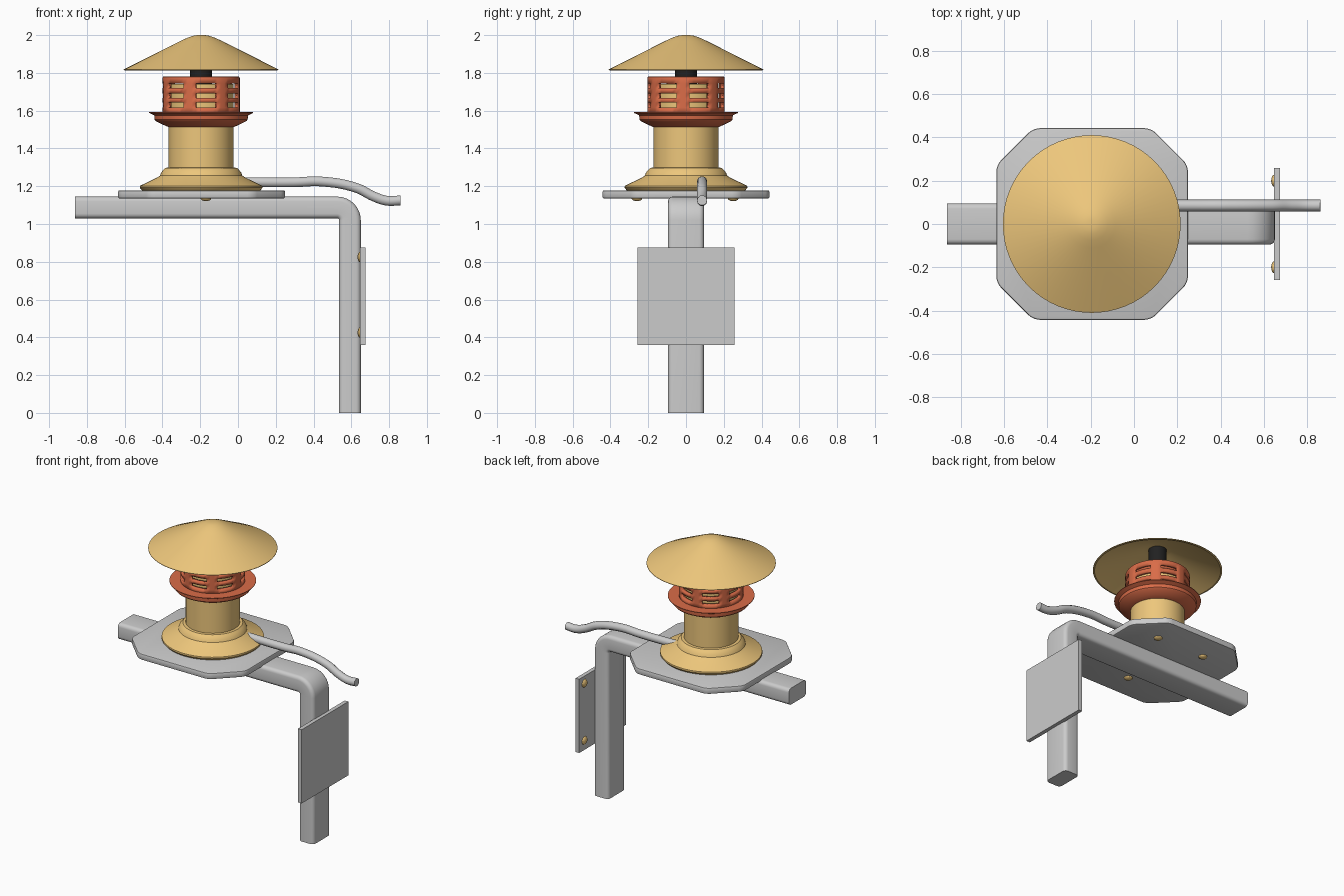
import bpy, bmesh
from math import sin, cos, pi, radians
from mathutils import Vector

if "Cube" in bpy.data.objects:
    bpy.data.objects.remove(bpy.data.objects["Cube"])

CX = -0.195  # vertical axis of the round parts


def material(name, rgb):
    m = bpy.data.materials.new(name)
    m.diffuse_color = (*rgb, 1)
    m.use_nodes = True
    m.node_tree.nodes["Principled BSDF"].inputs["Base Color"].default_value = m.diffuse_color
    return m


TAN = material("tan", (0.85, 0.57, 0.20))
RED = material("red", (0.70, 0.15, 0.065))
BLACK = material("black", (0.015, 0.015, 0.015))


def finish(name, bm, mat=None, angle=30):
    me = bpy.data.meshes.new(name)
    bm.to_mesh(me)
    bm.free()
    ob = bpy.data.objects.new(name, me)
    bpy.context.collection.objects.link(ob)
    if mat:
        me.materials.append(mat)
    bpy.ops.object.select_all(action='DESELECT')
    ob.select_set(True)
    bpy.context.view_layer.objects.active = ob
    bpy.ops.object.shade_smooth_by_angle(angle=radians(angle))
    return ob


def lathe(name, profile, mat, seg=64, start=0.0, skip=lambda i, j: False):
    """Revolve (radius, z) points about the main axis; skip() leaves holes."""
    bm = bmesh.new()
    ang = [start + 2 * pi * j / seg for j in range(seg)]
    rings = [[bm.verts.new((CX + r * cos(a), r * sin(a), z)) for a in ang]
             for r, z in profile]
    for i in range(len(rings) - 1):
        for j in range(seg):
            if not skip(i, j):
                k = (j + 1) % seg
                bm.faces.new((rings[i][j], rings[i][k], rings[i + 1][k], rings[i + 1][j]))
    bmesh.ops.remove_doubles(bm, verts=bm.verts, dist=1e-5)
    return finish(name, bm, mat)


def sweep(name, frames, section):
    """Skin a closed section along (point, normal) frames lying in the xz plane."""
    bm = bmesh.new()
    rings = [[bm.verts.new(p + n * u + Vector((0, v, 0))) for u, v in section]
             for p, n in frames]
    k = len(section)
    for a, b in zip(rings, rings[1:]):
        for j in range(k):
            bm.faces.new((a[j], a[(j + 1) % k], b[(j + 1) % k], b[j]))
    bm.faces.new(rings[0])
    bm.faces.new(rings[-1])
    bmesh.ops.recalc_face_normals(bm, faces=bm.faces)
    return finish(name, bm)


def dome(name, loc, axis):
    """Low round bolt head facing along axis."""
    bm = bmesh.new()
    bmesh.ops.create_uvsphere(bm, u_segments=16, v_segments=8, radius=0.028)
    bmesh.ops.scale(bm, vec=(1, 1, 0.5), verts=bm.verts)
    rot = Vector((0, 0, 1)).rotation_difference(Vector(axis)).to_matrix()
    bmesh.ops.rotate(bm, matrix=rot, verts=bm.verts)
    bmesh.ops.translate(bm, vec=loc, verts=bm.verts)
    finish(name, bm, TAN)


# conical rain cap, hollow underneath
lathe("rain_cap", [(0, 1.965), (0.09, 1.96), (0.40, 1.813), (0.41, 1.815), (0.41, 1.818),
                   (0.11, 1.969), (0.075, 1.985), (0.045, 1.996), (0.02, 2.0), (0, 2.0)], TAN)

# dark stem joining cap and cage
lathe("cap_stem", [(0, 1.74), (0.058, 1.74), (0.058, 1.975), (0, 1.975)], BLACK, 32)

# slotted cage: 7 groups of slots in 3 rows
cage = lathe("slotted_cage",
             [(0.205, 1.58), (0.205, 1.617), (0.205, 1.642), (0.205, 1.667), (0.205, 1.692),
              (0.205, 1.719), (0.205, 1.744), (0.205, 1.772), (0.202, 1.779), (0.196, 1.782),
              (0, 1.782)], RED, 56, radians(-98),
             lambda i, j: i in (1, 3, 5) and j % 8 < 5)
sol = cage.modifiers.new("wall", 'SOLIDIFY')
sol.thickness = 0.022
sol.offset = -1

# flared collar under the cage
lathe("cage_collar", [(0, 1.512), (0.17, 1.512), (0.20, 1.525), (0.24, 1.545), (0.246, 1.552),
                      (0.248, 1.575), (0.275, 1.588), (0.275, 1.592), (0.21, 1.592), (0, 1.592)], RED)

# column with stepped skirt, running up inside the cage
lathe("column", [(0, 1.172), (0.305, 1.172), (0.312, 1.176), (0.325, 1.192), (0.324, 1.202),
                 (0.235, 1.245), (0.218, 1.256), (0.212, 1.272), (0.200, 1.287), (0.19, 1.297),
                 (0.172, 1.299), (0.172, 1.74), (0, 1.74)], TAN)

# chamfered mounting plate
bm = bmesh.new()
h, c = 0.442, 0.17
outline = [(h, c - h), (h, h - c), (h - c, h), (c - h, h),
           (-h, h - c), (-h, c - h), (c - h, -h), (h - c, -h)]
f = bm.faces.new([bm.verts.new((CX + x + 0.002, y, 1.135)) for x, y in outline])
ext = bmesh.ops.extrude_face_region(bm, geom=[f])
bmesh.ops.translate(bm, vec=(0, 0, 0.043),
                    verts=[v for v in ext["geom"] if isinstance(v, bmesh.types.BMVert)])
bmesh.ops.recalc_face_normals(bm, faces=bm.faces)
corners = [e for e in bm.edges if abs(e.verts[0].co.z - e.verts[1].co.z) > 0.01]
bmesh.ops.bevel(bm, geom=corners, offset=0.03, segments=4, profile=0.5, affect='EDGES')
rims = [e for e in bm.edges if abs(e.verts[0].co.z - e.verts[1].co.z) < 0.01]
bmesh.ops.bevel(bm, geom=rims, offset=0.008, segments=2, profile=0.5, affect='EDGES')
finish("mounting_plate", bm)

# bent rectangular arm with rounded section
hw, hd, r = 0.0575, 0.095, 0.025
section = [(su * (hw - r) + r * cos(q + t * pi / 8), sv * (hd - r) + r * sin(q + t * pi / 8))
           for su, sv, q in ((1, 1, 0), (-1, 1, pi / 2), (-1, -1, pi), (1, -1, 1.5 * pi))
           for t in range(5)]
bend, br = Vector((0.525, 0, 1.02)), 0.0675
frames = [(Vector((-0.863, 0, bend.z + br)), Vector((0, 0, 1)))]
for t in range(9):
    n = Vector((sin(t * pi / 16), 0, cos(t * pi / 16)))
    frames.append((bend + n * br, n))
frames.append((Vector((bend.x + br, 0, 0)), Vector((1, 0, 0))))
sweep("bent_arm", frames, section)

# wall plate
bm = bmesh.new()
bmesh.ops.create_cube(bm, size=1)
bmesh.ops.scale(bm, vec=(0.028, 0.516, 0.516), verts=bm.verts)
bmesh.ops.translate(bm, vec=(0.66, 0, 0.617), verts=bm.verts)
finish("wall_plate", bm)

# bolts on the wall plate and under the mounting plate
for y in (-0.2, 0.2):
    for z in (0.425, 0.825):
        dome("wall_bolt", (0.647, y, z), (-1, 0, 0))
for x, y in ((-0.17, -0.26), (0.01, 0.25), (-0.36, 0.25)):
    dome("plate_bolt", (x, y, 1.135), (0, 0, -1))

# drooping cable
cu = bpy.data.curves.new("cable", 'CURVE')
cu.dimensions = '3D'
cu.bevel_depth = 0.027
cu.bevel_resolution = 3
cu.resolution_u = 6
cu.use_fill_caps = True
pts = [(0.0, 1.222), (0.3, 1.221), (0.44, 1.225), (0.63, 1.19), (0.72, 1.145), (0.79, 1.123), (0.86, 1.125)]
sp = cu.splines.new('BEZIER')
sp.bezier_points.add(len(pts) - 1)
for bp, (x, z) in zip(sp.bezier_points, pts):
    bp.co = (x, 0.085, z)
    bp.handle_left_type = bp.handle_right_type = 'AUTO'
bpy.context.collection.objects.link(bpy.data.objects.new("cable", cu))
